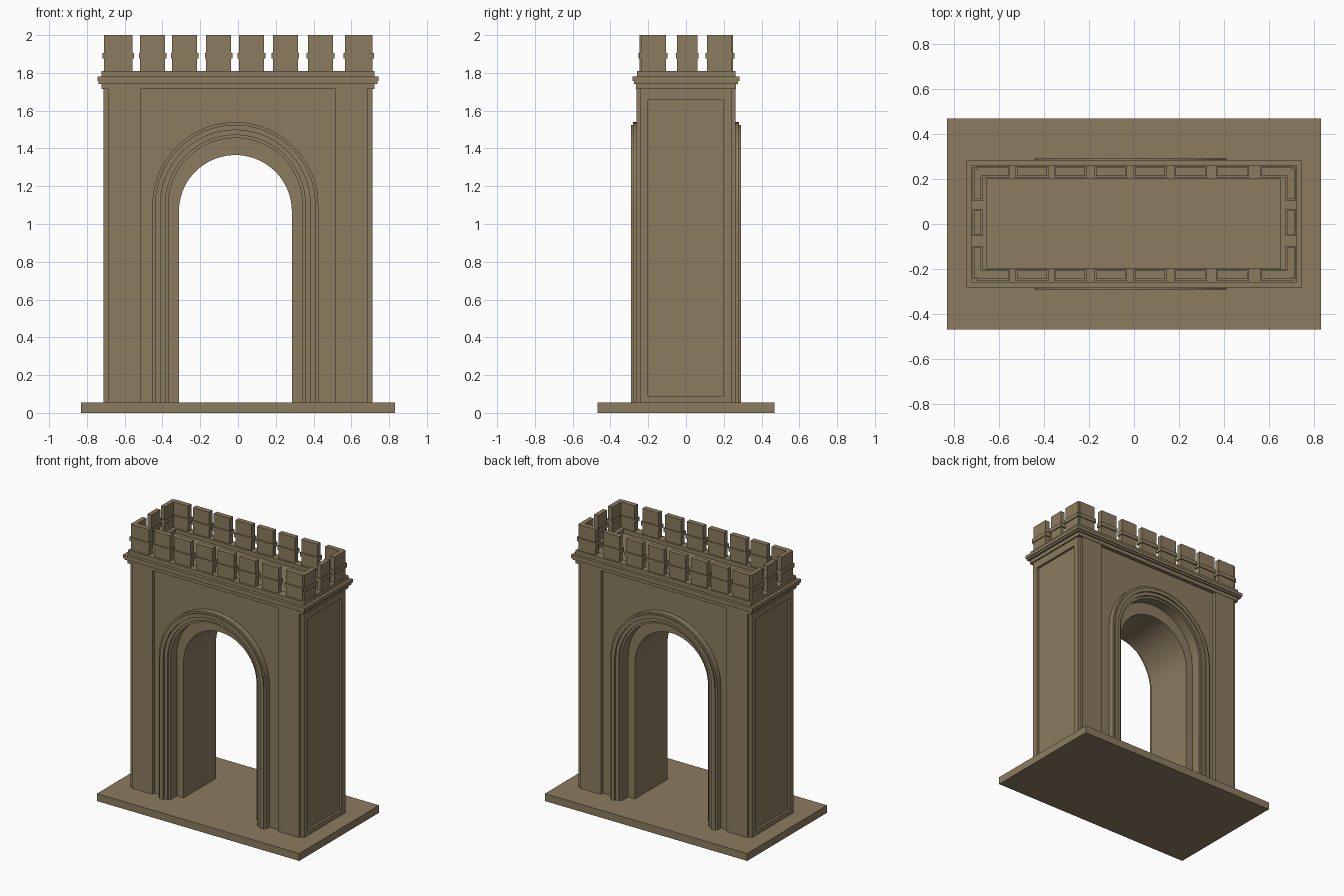
import bpy, bmesh, math

if "Cube" in bpy.data.objects:
    bpy.data.objects.remove(bpy.data.objects["Cube"])

stone = bpy.data.materials.new("warm_stone")
stone.diffuse_color = (0.26, 0.2, 0.115, 1)
stone.use_nodes = True
stone.node_tree.nodes["Principled BSDF"].inputs["Base Color"].default_value = stone.diffuse_color
CX = -0.014      # arch axis
Z0 = 0.055       # top of the plinth
ZW = 1.715       # underside of the cornice


def finish(name, bm, smooth=False):
    bmesh.ops.recalc_face_normals(bm, faces=bm.faces[:])
    me = bpy.data.meshes.new(name)
    bm.to_mesh(me)
    bm.free()
    ob = bpy.data.objects.new(name, me)
    bpy.context.collection.objects.link(ob)
    me.materials.append(stone)
    if smooth:
        bpy.ops.object.select_all(action='DESELECT')
        ob.select_set(True)
        bpy.context.view_layer.objects.active = ob
        bpy.ops.object.shade_smooth_by_angle(angle=math.radians(25))
    return ob


def add_box(bm, x0, x1, y0, y1, z0, z1):
    vs = bmesh.ops.create_cube(bm, size=1)['verts']
    for v in vs:
        v.co = ((x0 + x1) / 2 + v.co.x * (x1 - x0),
                (y0 + y1) / 2 + v.co.y * (y1 - y0),
                (z0 + z1) / 2 + v.co.z * (z1 - z0))


def boxes(name, *dims):
    bm = bmesh.new()
    for d in dims:
        add_box(bm, *d)
    return finish(name, bm)


def arch(r, cz, n=40):
    """Stilted round arch line from left foot to right foot."""
    pts = [(CX - r, Z0)]
    pts += [(CX - r * math.cos(math.pi * i / n), cz + r * math.sin(math.pi * i / n))
            for i in range(n + 1)]
    return pts + [(CX + r, Z0)]


def arch_band(name, outer, inner, y0, y1):
    """Solid strip between two matching outlines, running y0..y1."""
    bm = bmesh.new()
    rows = [[bm.verts.new((x, y, z)) for x, z in line]
            for y, line in ((y0, outer), (y0, inner), (y1, inner), (y1, outer))]
    n = len(outer)
    for k in range(4):
        a, b = rows[k], rows[(k + 1) % 4]
        for i in range(n - 1):
            bm.faces.new((a[i], a[i + 1], b[i + 1], b[i]))
    for i in (0, n - 1):
        bm.faces.new([r[i] for r in rows])
    return finish(name, bm, True)


# Plinth
boxes("plinth", (-0.83, 0.83, -0.468, 0.468, 0, Z0))

# Main wall: the outer outline is the arch line projected onto a rectangle
opening = arch(0.362, 1.1)
n = len(opening)
bm = bmesh.new()
outline = [(-0.686, Z0), (-0.686, ZW), (0.686, ZW), (0.686, Z0)] + opening[::-1]
front = bm.faces.new([bm.verts.new((x, -0.238, z)) for x, z in outline])
ext = bmesh.ops.extrude_face_region(bm, geom=[front], use_keep_orig=True)['geom']
for v in ext:
    if isinstance(v, bmesh.types.BMVert):
        v.co.y = 0.238
finish("main_wall", bm, True)

# Set-back passage lining
arch_band("passage_lining", arch(0.375, 1.1), arch(0.299, 1.066), -0.19, 0.19)

# Stepped mouldings round the arch on both faces
steps = [(0.439, 0.425, 0.280), (0.425, 0.397, 0.290),
         (0.397, 0.371, 0.277), (0.371, 0.355, 0.265)]
for side, s in (("front", -1), ("back", 1)):
    for i, (ro, ri, d) in enumerate(steps):
        arch_band(f"{side}_arch_moulding_{i + 1}", arch(ro, 1.1), arch(ri, 1.1),
                  s * 0.18, s * d)
    # Pilasters beside the arch
    lo, hi = sorted((s * 0.2, s * 0.262))
    boxes(f"{side}_pilasters", (-0.687, -0.517, lo, hi, Z0, ZW),
          (0.515, 0.685, lo, hi, Z0, ZW))

# End walls: frame round a sunken panel
for side, s in (("left", -1), ("right", 1)):
    def span(a, b):
        return tuple(sorted((s * a, s * b)))
    f = span(0.66, 0.712)
    boxes(f"{side}_end_frame",
          (*f, -0.243, -0.2, Z0, ZW), (*f, 0.198, 0.243, Z0, ZW),
          (*f, -0.2, 0.198, 1.66, ZW), (*f, -0.2, 0.198, Z0, 0.09))
    boxes(f"{side}_end_panel", (*span(0.65, 0.695), -0.2, 0.198, 0.09, 1.66))

# Cornice tiers
for i, (x, y, z0, z1) in enumerate([(0.722, 0.265, ZW, 1.742), (0.738, 0.276, 1.742, 1.756),
                                    (0.744, 0.283, 1.756, 1.78)]):
    boxes(f"cornice_tier_{i + 1}", (-x, x, -y, y, z0, z1))

# Roof kerb round the sunken roof
boxes("roof_kerb",
      (-0.722, 0.722, -0.26, -0.197, 1.78, 1.81), (-0.722, 0.722, 0.2, 0.262, 1.78, 1.81),
      (-0.722, -0.652, -0.197, 0.2, 1.78, 1.81), (0.65, 0.722, -0.197, 0.2, 1.78, 1.81))


# Merlons, each with a thin projecting band
def merlon(name, x0, x1, y0, y1):
    e = 0.007
    boxes(name, (x0, x1, y0, y1, 1.81, 2.0),
          (x0 - e, x1 + e, y0 - e, y1 + e, 1.875, 1.905))


spans = [(-0.695, -0.558), (-0.518, -0.386), (-0.349, -0.217), (-0.169, -0.037),
         (0.005, 0.138), (0.185, 0.317), (0.37, 0.503), (0.566, 0.7)]
for i, (a, b) in enumerate(spans):
    merlon(f"front_merlon_{i + 1}", a, b, -0.245, -0.207)
    merlon(f"back_merlon_{i + 1}", a, b, 0.213, 0.25)
for i, (a, b) in enumerate([(-0.238, -0.105), (-0.047, 0.06), (0.11, 0.243)]):
    merlon(f"left_merlon_{i + 1}", -0.71, -0.678, a, b)
    merlon(f"right_merlon_{i + 1}", 0.68, 0.713, a, b)
